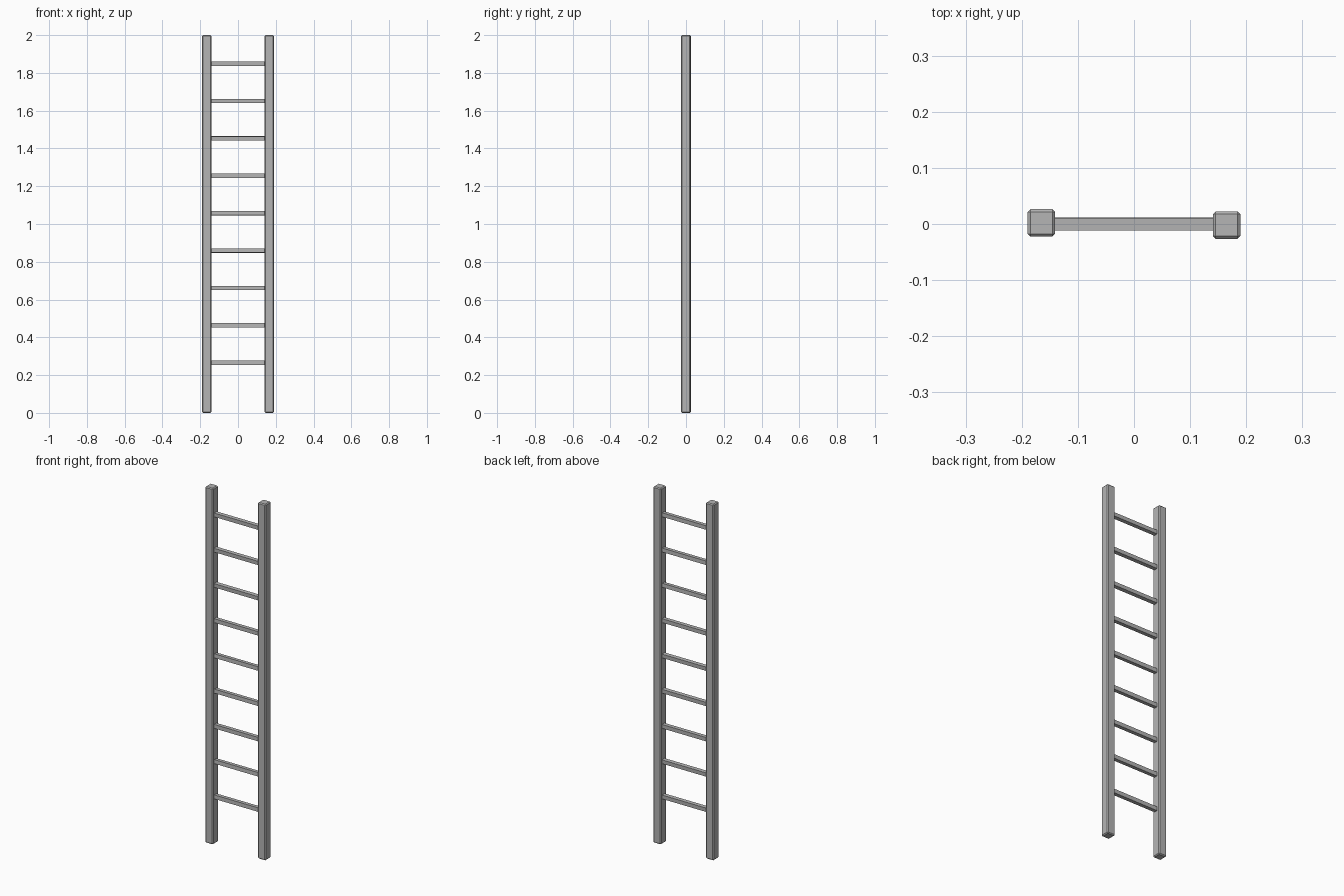
import bpy
import random
from math import radians

random.seed(4)

cube = bpy.data.objects.get("Cube")
if cube:
    bpy.data.objects.remove(cube, do_unlink=True)

# One plain grey for the whole ladder
GREY = (0.46, 0.46, 0.46, 1.0)
grey = bpy.data.materials.new("plain_grey")
grey.use_nodes = True
grey.diffuse_color = GREY
grey.node_tree.nodes["Principled BSDF"].inputs["Base Color"].default_value = GREY

RAIL_X = 0.165
RAIL_SIZE = 0.049
RUNG_SIZE = 0.022
RUNG_COUNT = 9
FIRST_RUNG, RUNG_STEP = 0.265, 0.198


def box(name, centre, size, bevel=0.0):
    bpy.ops.mesh.primitive_cube_add(size=1, location=centre)
    obj = bpy.context.object
    obj.name = name
    obj.scale = size
    bpy.ops.object.transform_apply(location=False, rotation=False, scale=True)
    if bevel:
        mod = obj.modifiers.new("chamfer", "BEVEL")
        mod.width = bevel
        mod.segments = 1
    obj.data.materials.append(grey)
    return obj


# Upright rails with chamfered edges, set very slightly out of line
for name, side in (("left_rail", 1), ("right_rail", -1)):
    box(name, (side * RAIL_X, -side * 0.002, 1.0),
        (RAIL_SIZE, RAIL_SIZE, 2.0), bevel=0.005)

# Square rungs running between the rails, each rolled a touch by hand
for i in range(RUNG_COUNT):
    rung = box(f"rung_{i + 1}", (0, 0, FIRST_RUNG + i * RUNG_STEP),
               (2 * RAIL_X, RUNG_SIZE, RUNG_SIZE))
    rung.rotation_euler.x = radians(random.uniform(-4, 4))
